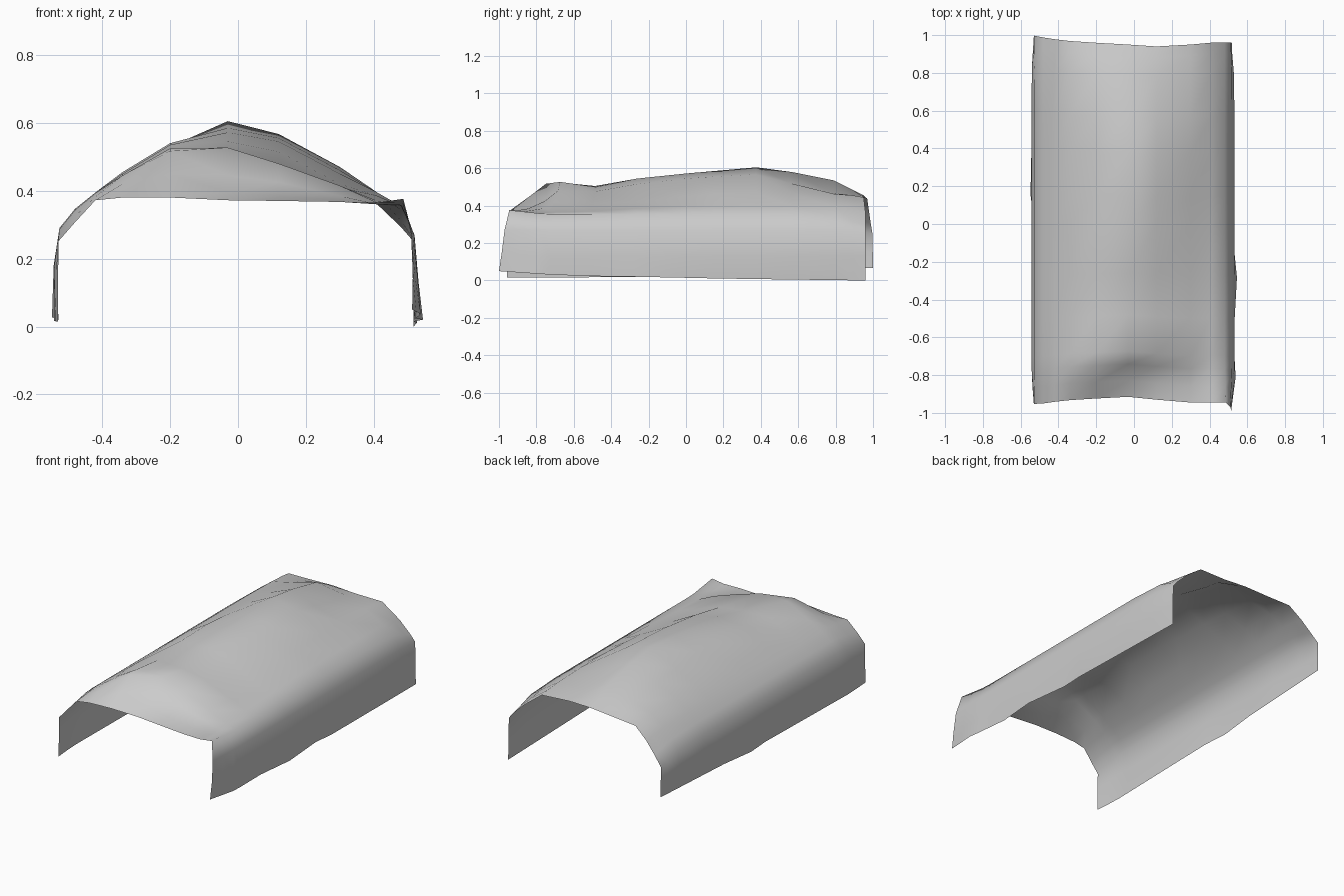
import bpy
import bmesh

# Remove the default object
default = bpy.data.objects.get("Cube")
if default:
    bpy.data.objects.remove(default, do_unlink=True)


def make_material(name, colour):
    material = bpy.data.materials.new(name)
    material.use_nodes = True
    material.diffuse_color = colour
    material.node_tree.nodes["Principled BSDF"].inputs["Base Color"].default_value = colour
    return material


def interpolate(points, value):
    """Straight-line lookup through a short list of (position, result) pairs."""
    if value <= points[0][0]:
        return points[0][1]
    for (start, low), (end, high) in zip(points, points[1:]):
        if value <= end:
            return low + (high - low) * (value - start) / (end - start)
    return points[-1][1]


def blend(first, second, amount):
    """Mix two profiles point by point."""
    return [tuple(a + (b - a) * amount for a, b in zip(p, q)) for p, q in zip(first, second)]


# Roof of the sheet: crown heights across the width, in stations from front to back
roof_x = (-.34, -.2, -.03, .12, .3, .41)
roof_stations = [
    (-.95, (.38, .38, .372, .37, .367, .365)),
    (-.86, (.42, .45, .395, .385, .37, .36)),
    (-.77, (.445, .517, .445, .425, .385, .36)),
    (-.7, (.445, .525, .527, .48, .415, .365)),
    (-.5, (.45, .505, .5, .475, .41, .37)),
    (-.27, (.45, .535, .545, .515, .42, .385)),
    (0, (.455, .54, .572, .545, .45, .395)),
    (.15, (.455, .53, .585, .555, .46, .395)),
    (.38, (.455, .522, .605, .567, .47, .395)),
    (.57, (.455, .51, .58, .52, .47, .395)),
    (.8, (.45, .485, .535, .468, .463, .39)),
    (.9, (.445, .46, .485, .455, .455, .375)),
    (.96, (.438, .445, .455, .452, .445, .36)),
]
front, back = roof_stations[0][0], roof_stations[-1][0]

# Hanging skirts: rounded along the middle, creased straight at the ends
right_middle = [(-.53, .03), (-.543, .18), (-.526, .29), (-.48, .347), (-.42, .395)]
right_end = [(-.53, .03), (-.53, .15), (-.53, .25), (-.48, .307), (-.42, .372)]
left_middle = [(.48, .355), (.52, .27), (.532, .13), (.525, .015)]
left_front = [(.487, .376), (.51, .27), (.515, .15), (.525, .05)]
left_back = [(.48, .293), (.513, .255), (.515, .13), (.525, 0)]

# Uneven front and back edges, counted by column from the right hem to the left hem
front_edge = [(0, -.957), (3, -.95), (7, -.915), (9, -.945), (11, -.945), (12, -.97), (14, -1)]
back_edge = [(0, 1), (2, .997), (7, .95), (8, .94), (10, .96), (14, .96)]

# Wavy hems: height and outward flare along the length
right_hem = [(-.95, .015), (0, .02), (.2, .03), (1, .07)]
left_hem = [(-.95, .05), (-.6, .025), (-.25, .02), (.2, .01), (.96, 0)]
left_flare = [(-.95, -.012), (-.77, .013), (-.5, -.003), (-.27, .02), (0, -.008), (.15, .002), (1, -.008)]
right_flare = [(-.95, 0), (-.8, -.012), (0, .002), (.15, -.018), (.38, -.002), (1, 0)]


def section(y, heights):
    """One cross-section of the sheet, from the right hem over to the left hem."""
    end = front if y < 0 else back
    amount = max(0, 1 - abs(y - end) / .2)
    right = blend(right_middle, right_end, amount)
    left = blend(left_middle, left_front if y < 0 else left_back, amount)
    right[0] = (right[0][0] + interpolate(right_flare, y), interpolate(right_hem, y))
    left[-1] = (left[-1][0] + interpolate(left_flare, y), interpolate(left_hem, y))
    return right + list(zip(roof_x, heights)) + left


def stretch(column, y):
    """Pull a station onto the uneven front and back edges."""
    if y < 0:
        return y * interpolate(front_edge, column) / front
    return y * interpolate(back_edge, column) / back


# Draped cover, a single open sheet lofted through the sections
mesh = bpy.data.meshes.new("draped_cover")
bm = bmesh.new()
rows = []
for y, heights in roof_stations:
    profile = section(y, heights)
    rows.append([bm.verts.new((x, stretch(i, y), z)) for i, (x, z) in enumerate(profile)])
for near, far in zip(rows, rows[1:]):
    for i in range(len(near) - 1):
        face = bm.faces.new((near[i], near[i + 1], far[i + 1], far[i]))
        face.smooth = True
bm.normal_update()
bm.to_mesh(mesh)
bm.free()

cover = bpy.data.objects.new("draped_cover", mesh)
bpy.context.collection.objects.link(cover)
mesh.materials.append(make_material("light grey cloth", (.6, .6, .6, 1)))
